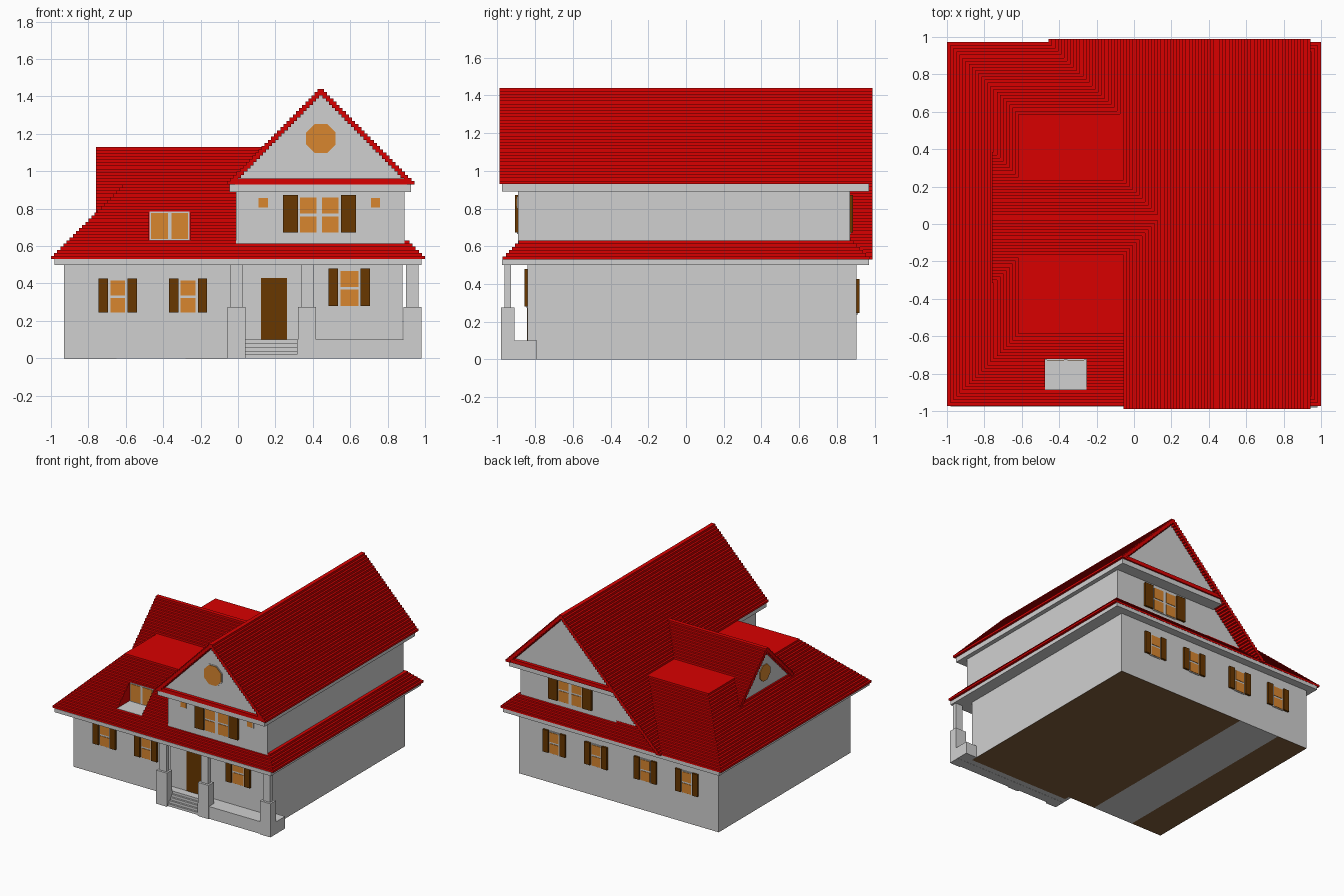
import bpy, bmesh, math

if "Cube" in bpy.data.objects:
    bpy.data.objects.remove(bpy.data.objects["Cube"], do_unlink=True)


def material(name, rgb):
    m = bpy.data.materials.new(name)
    m.use_nodes = True
    m.diffuse_color = (*rgb, 1)
    m.node_tree.nodes["Principled BSDF"].inputs["Base Color"].default_value = (*rgb, 1)
    return m


RED = material("roof red", (0.69, 0.0, 0.0))
GREY = material("wall grey", (0.63, 0.63, 0.63))
BROWN = material("dark brown wood", (0.14, 0.038, 0.0))
AMBER = material("amber glass", (0.69, 0.24, 0.028))
FLOOR = material("floor brown", (0.22, 0.11, 0.045))


def finish(name, bm, mat):
    bmesh.ops.recalc_face_normals(bm, faces=bm.faces)
    mesh = bpy.data.meshes.new(name)
    bm.to_mesh(mesh)
    bm.free()
    mesh.materials.append(mat)
    ob = bpy.data.objects.new(name, mesh)
    bpy.context.collection.objects.link(ob)
    return ob


def boxes(name, mat, *items):
    """Axis-aligned boxes given as (x0, x1, y0, y1, z0, z1)."""
    bm = bmesh.new()
    for x0, x1, y0, y1, z0, z1 in items:
        vs = bmesh.ops.create_cube(bm, size=1)["verts"]
        for v in vs:
            v.co = (x1 if v.co.x > 0 else x0,
                    y1 if v.co.y > 0 else y0,
                    z1 if v.co.z > 0 else z0)
    return finish(name, bm, mat)


def prism(name, mat, pts, a, b, axis="y"):
    """Extrude a (horizontal, z) outline from a to b along an axis."""
    bm = bmesh.new()
    place = (lambda p, d: (p[0], d, p[1])) if axis == "y" else (lambda p, d: (d, p[0], p[1]))
    face = bm.faces.new([bm.verts.new(place(p, a)) for p in pts])
    ext = bmesh.ops.extrude_face_region(bm, geom=[face])["geom"]
    for v in ext:
        if isinstance(v, bmesh.types.BMVert):
            v.co[1 if axis == "y" else 0] = b
    return finish(name, bm, mat)


def octagon(cx, cz, r):
    return [(cx + r * math.cos(math.pi * (i + .5) / 4),
             cz + r * math.sin(math.pi * (i + .5) / 4)) for i in range(8)]


def window(name, cx, w, z0, z1, y, out, cols=1, rows=2, shutter=0.0, gap=0.014):
    """Framed window on a wall at y; out is -1 (front) or 1 (back)."""
    def slab(xa, xb, za, zb, d):
        ys = sorted((y - out * 0.004, y + out * d))
        return (xa, xb, ys[0], ys[1], za, zb)
    xa, xb = cx - w / 2, cx + w / 2
    boxes(name + "_frame", GREY, slab(xa - .008, xb + .008, z0 - .006, z1 + .008, .006))
    pw = (w - 2 * gap * (cols - 1)) / cols
    ph = (z1 - z0 - gap * (rows - 1)) / rows
    boxes(name + "_panes", AMBER, *[
        slab(xa + c * (pw + 2 * gap), xa + c * (pw + 2 * gap) + pw,
             z0 + r * (ph + gap), z0 + r * (ph + gap) + ph, .010)
        for c in range(cols) for r in range(rows)])
    if shutter:
        boxes(name + "_shutters", BROWN,
              slab(xa - .012 - shutter, xa - .012, z0, z1 + .012, .016),
              slab(xb + .012, xb + .012 + shutter, z0, z1 + .012, .016))


S = 1 / 60        # height and depth of one roof course
BAR = 0.04        # width of one course
WING = -.80       # front wall of the left wing
PORCH = -.84      # front wall behind the porch
BACK = .905       # rear wall

# Walls and floor
boxes("left_wing_walls", GREY, (-.93, -.03, WING, BACK, .001, .51))
boxes("lower_walls", GREY, (-.03, .88, PORCH, BACK, .001, .51))
boxes("upper_walls", GREY, (-.01, .89, -.89, .87, .50, .92))
boxes("floor", FLOOR, (-.28, -.03, WING, BACK, 0, .001), (-.03, .88, PORCH, BACK, 0, .001),
      (-.93, -.65, WING, BACK, 0, .001))
boxes("floor_strip", GREY, (-.65, -.28, WING, BACK, 0, .001))
boxes("lower_eave", GREY, (-.98, .98, -.975, .97, .50, .53))
boxes("upper_eave", GREY, (-.045, .925, -.975, .97, .89, .93))

# Lower hip roof in stepped courses, notched for the sunken roof window
NX0, NX1, NY = -.475, -.255, -.72
courses = []
for k in range(24):
    i = k * S
    x0, x1 = -1 + i, (1 - i if k < 6 else .02)
    y0, y1 = -.972 + i, .972 - i
    z0, z1 = .53 + i, .53 + i + S
    if 6 <= k < 15:
        courses += [(x0, NX0, y0, NY, z0, z1), (NX1, x1, y0, NY, z0, z1),
                    (x0, x1, NY, y1, z0, z1)]
    else:
        courses.append((x0, x1, y0, y1, z0, z1))
boxes("lower_roof", RED, *courses)

# Sunken roof window
boxes("roof_window_floor", GREY, (NX0, NX1, -.888, NY, .628, .632))
window("roof_window", (NX0 + NX1) / 2, .198, .638, .776, NY, -1, cols=2, rows=1, gap=.009)

# Main gable roof, with the left slope running down low at the back
RX, RISE = .443, .017
courses = []
for k in range(30):
    z, h = .93 + k * RISE, (30 - k) * S
    inner = max(h - BAR, 0)
    courses += [(RX - h, RX - inner, -.988, .988, z, z + RISE),
                (RX + inner, RX + h, -.988, .988, z, z + RISE)]
boxes("main_roof", RED, *courses)
boxes("rear_low_slope", RED, *[
    (RX - .5 - k * S, RX - .5 - k * S + BAR, .5, .988, .93 - k * S, .93 - k * S + S)
    for k in range(1, 25)])
prism("rear_low_wall", GREY, [(-.437, .53), (-.037, .93), (.02, .93), (.02, .53)], .5, .87)
prism("main_gable", GREY, [(RX - .48, .93), (RX + .48, .93), (RX, 1.418)], -.955, .955)
boxes("gable_bands", RED, (-.03, .915, -.982, -.94, .93, .96), (-.03, .915, .94, .982, .93, .96))
prism("gable_window_frame", GREY, octagon(RX, 1.175, .092), -.95, -.959)
prism("gable_window", AMBER, octagon(RX, 1.175, .085), -.95, -.963)

# Side gable crossing the flat top of the hip roof
CY = .035
courses = []
for k in range(21):
    z, h = .78 + k * S, (21 - k) * S
    inner = max(h - BAR, 0)
    courses += [(-.76, .44, CY - h, CY - inner, z, z + S),
                (-.76, .44, CY + inner, CY + h, z, z + S)]
boxes("side_gable_roof", RED, *courses)
prism("side_gable_wall", GREY, [(CY - .33, .78), (CY + .33, .78), (CY, 1.11)], -.737, .3, "x")
prism("side_gable_window", AMBER, octagon(CY, .925, .07), -.73, -.743, "x")

# Porch platform, steps, and columns on piers
boxes("porch_platform", GREY, (-.055, .98, -.90, -.79, 0.001, .10),
      (.315, .98, -.972, -.89, 0, .10), (-.055, .04, -.972, -.89, 0, .10))
boxes("porch_steps", GREY, *[
    (.04, .315, -.965 + k * .015, -.89, 0, .02 * (k + 1)) for k in range(5)])
for i, cx in enumerate((-.007, .37, .932)):
    boxes(f"porch_pier_{i + 1}", GREY, (cx - .048, cx + .048, -.98, -.91, 0, .275))
    boxes(f"porch_column_{i + 1}", GREY, (cx - .033, cx + .033, -.962, -.928, .27, .505))

# Front door
boxes("front_door", BROWN, (.122, .262, PORCH - .003, -.83, .10, .43))

# Windows
for i, cx in enumerate((-.643, -.267)):
    window(f"front_window_{i + 1}", cx, .08, .245, .415, WING, -1, shutter=.05)
window("porch_window", .595, .096, .28, .468, PORCH, -1, shutter=.05)
for i, cx in enumerate((.555, .175, -.27, -.645)):
    window(f"rear_window_{i + 1}", cx, .08, .245, .415, BACK, 1, shutter=.05)
for name, y, out in (("upper_front_window", -.89, -1), ("upper_rear_window", .87, 1)):
    window(name, .435, .206, .672, .86, y, out, cols=2, rows=2, shutter=.08)
for i, cx in enumerate((.135, .735)):
    window(f"small_window_{i + 1}", cx, .05, .807, .857, -.89, -1, rows=1)
